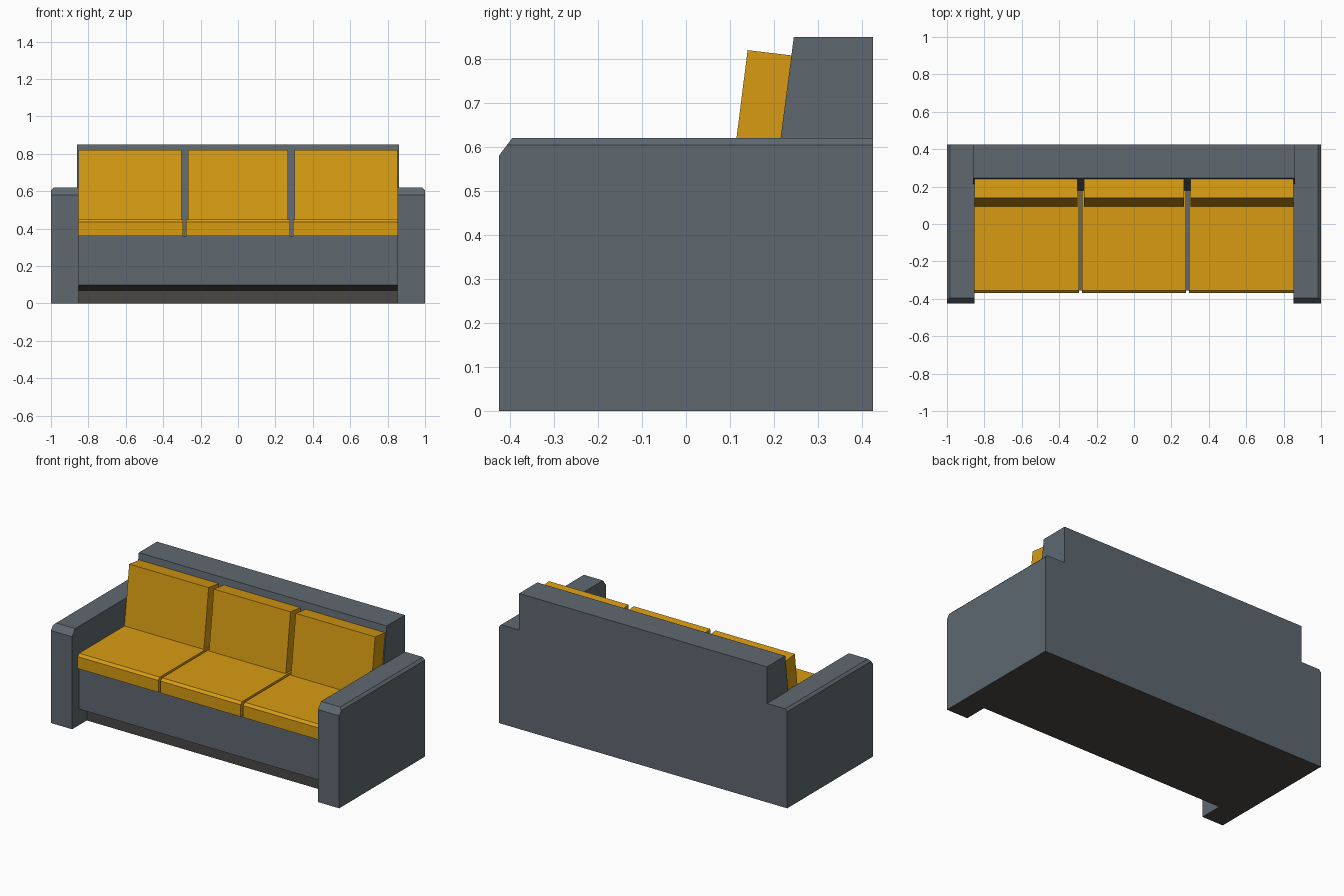
import bpy, bmesh

cube = bpy.data.objects.get("Cube")
if cube:
    bpy.data.objects.remove(cube, do_unlink=True)


def make_material(name, rgb):
    mat = bpy.data.materials.new(name)
    mat.use_nodes = True
    colour = (*rgb, 1.0)
    mat.diffuse_color = colour
    mat.node_tree.nodes["Principled BSDF"].inputs["Base Color"].default_value = colour
    return mat


slate = make_material("slate fabric", (0.113, 0.14, 0.163))
mustard = make_material("mustard fabric", (0.68, 0.33, 0.006))
charcoal = make_material("charcoal underside", (0.068, 0.064, 0.061))


def extrude_profile(name, profile, x0, x1, mats, bevel_x=None):
    """Sweep a (y, z) side profile from x0 to x1; the second material goes on undersides."""
    bm = bmesh.new()
    ends = [[bm.verts.new((x, y, z)) for y, z in profile] for x in (x0, x1)]
    for end in ends:
        bm.faces.new(end)
    n = len(profile)
    for i in range(n):
        j = (i + 1) % n
        bm.faces.new((ends[0][i], ends[0][j], ends[1][j], ends[1][i]))

    # Chamfer the long top edge on one side
    if bevel_x is not None:
        top = max(z for _, z in profile)
        edges = [e for e in bm.edges
                 if all(abs(v.co.x - bevel_x) < 1e-4 and abs(v.co.z - top) < 1e-4
                        for v in e.verts)]
        bmesh.ops.bevel(bm, geom=edges, offset=0.015, segments=1, affect='EDGES')

    bmesh.ops.recalc_face_normals(bm, faces=bm.faces)
    bm.normal_update()
    if len(mats) > 1:
        for face in bm.faces:
            face.material_index = int(face.normal.z < -0.5)

    mesh = bpy.data.meshes.new(name)
    bm.to_mesh(mesh)
    bm.free()
    for mat in mats:
        mesh.materials.append(mat)
    obj = bpy.data.objects.new(name, mesh)
    bpy.context.collection.objects.link(obj)
    return obj


frame = (slate, charcoal)
BACK, INNER = 0.425, 0.853

# Arms with a sloped front top edge and a chamfered outer edge
arm = [(-BACK, 0), (BACK, 0), (BACK, 0.62), (-0.395, 0.62), (-BACK, 0.58)]
for side, label in ((1, "left"), (-1, "right")):
    extrude_profile(label + "_arm", arm, side * INNER, side, frame, bevel_x=side)

# Leaning backrest
backrest = [(0.134, 0), (BACK, 0), (BACK, 0.85), (0.245, 0.85)]
extrude_profile("backrest", backrest, -0.86, 0.86, frame)

# Seat base with an undercut, on a recessed plinth
base = [(-0.355, 0.36), (-0.355, 0.10), (-0.28, 0.07), (0.18, 0.07), (0.18, 0.36)]
extrude_profile("seat_base", base, -INNER, INNER, frame)
plinth = [(-0.28, 0), (0.17, 0), (0.17, 0.07), (-0.28, 0.07)]
extrude_profile("plinth", plinth, -INNER, INNER, (charcoal,))

# Three seat cushions and three leaning back cushions
seat = [(-0.37, 0.36), (0.18, 0.36), (0.18, 0.45), (-0.355, 0.45), (-0.37, 0.435)]
rest = [(0.092, 0.44), (0.192, 0.44), (0.24, 0.808), (0.14, 0.82)]
for part, profile, inner, outer in (("seat_cushion", seat, 0.278, 0.294),
                                    ("back_cushion", rest, 0.266, 0.302)):
    for label, x0, x1 in (("right", -INNER, -outer),
                          ("middle", -inner, inner),
                          ("left", outer, INNER)):
        extrude_profile(label + "_" + part, profile, x0, x1, (mustard,))
